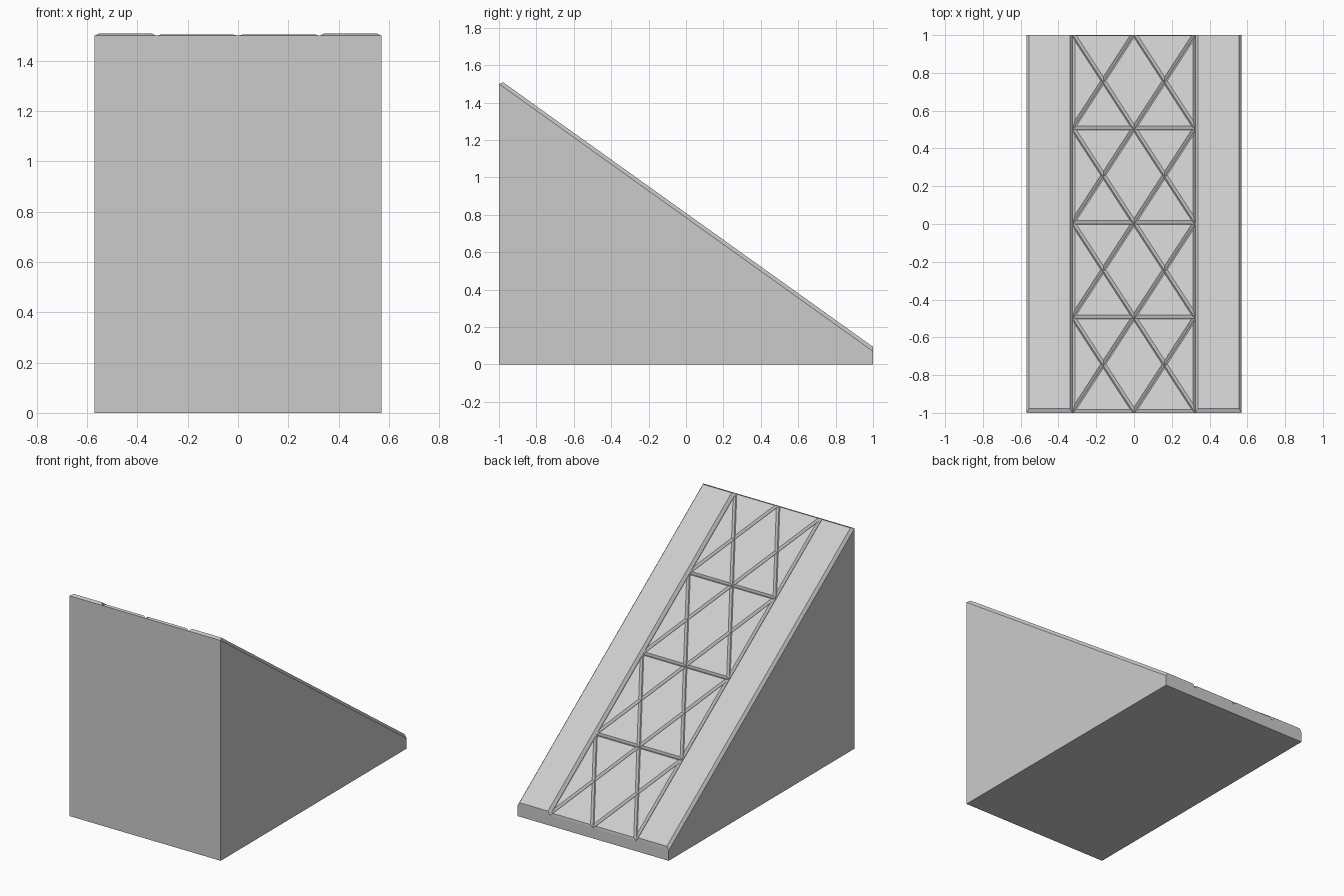
import bpy, bmesh

if "Cube" in bpy.data.objects:
    bpy.data.objects.remove(bpy.data.objects["Cube"])

W, LANE, TOP, END = 0.57, 0.325, 1.5, 0.07   # half width, tile half width, wedge heights


def slope(x, y):
    """Point on the inclined surface."""
    return (x, y, TOP + (END - TOP) * (y + 1) / 2)


def finish(bm, name):
    me = bpy.data.meshes.new(name)
    bm.to_mesh(me)
    bm.free()
    bpy.context.collection.objects.link(bpy.data.objects.new(name, me))


def raised_panels(name, outlines, inset, height):
    """Raise each outline off the slope as a plate with chamfered sides."""
    bm = bmesh.new()
    for pts in outlines:
        f = bm.faces.new([bm.verts.new(slope(*p)) for p in pts])
        f.normal_update()
        if f.normal.z < 0:
            f.normal_flip()
    bmesh.ops.inset_individual(bm, faces=bm.faces[:], thickness=inset,
                               depth=height, use_even_offset=True)
    finish(bm, name)


# solid wedge body
bm = bmesh.new()
profile = [(-1, 0), (1, 0), (1, END), (-1, TOP)]
face = bm.faces.new([bm.verts.new((-W, y, z)) for y, z in profile])
ext = bmesh.ops.extrude_face_region(bm, geom=[face])
bmesh.ops.translate(bm, vec=(2 * W, 0, 0),
                    verts=[v for v in ext["geom"] if isinstance(v, bmesh.types.BMVert)])
bmesh.ops.recalc_face_normals(bm, faces=bm.faces[:])
finish(bm, "wedge_body")

# smooth strips along both sides
raised_panels("side_strips",
              [[(s * LANE, -1), (s * W, -1), (s * W, 1), (s * LANE, 1)] for s in (-1, 1)],
              0.015, 0.02)

# diamond and triangle tiles, four rows
tiles = []
h = LANE / 2
for row in range(4):
    y0 = -1 + row * 0.5
    ym, y1 = y0 + 0.25, y0 + 0.5
    tiles.append([(0, y0), (h, ym), (0, y1), (-h, ym)])
    for s in (-1, 1):
        tiles.append([(s * LANE, y0), (s * LANE, y1), (s * h, ym)])
        tiles.append([(0, y0), (s * LANE, y0), (s * h, ym)])
        tiles.append([(0, y1), (s * LANE, y1), (s * h, ym)])
raised_panels("tread_tiles", tiles, 0.012, 0.014)
